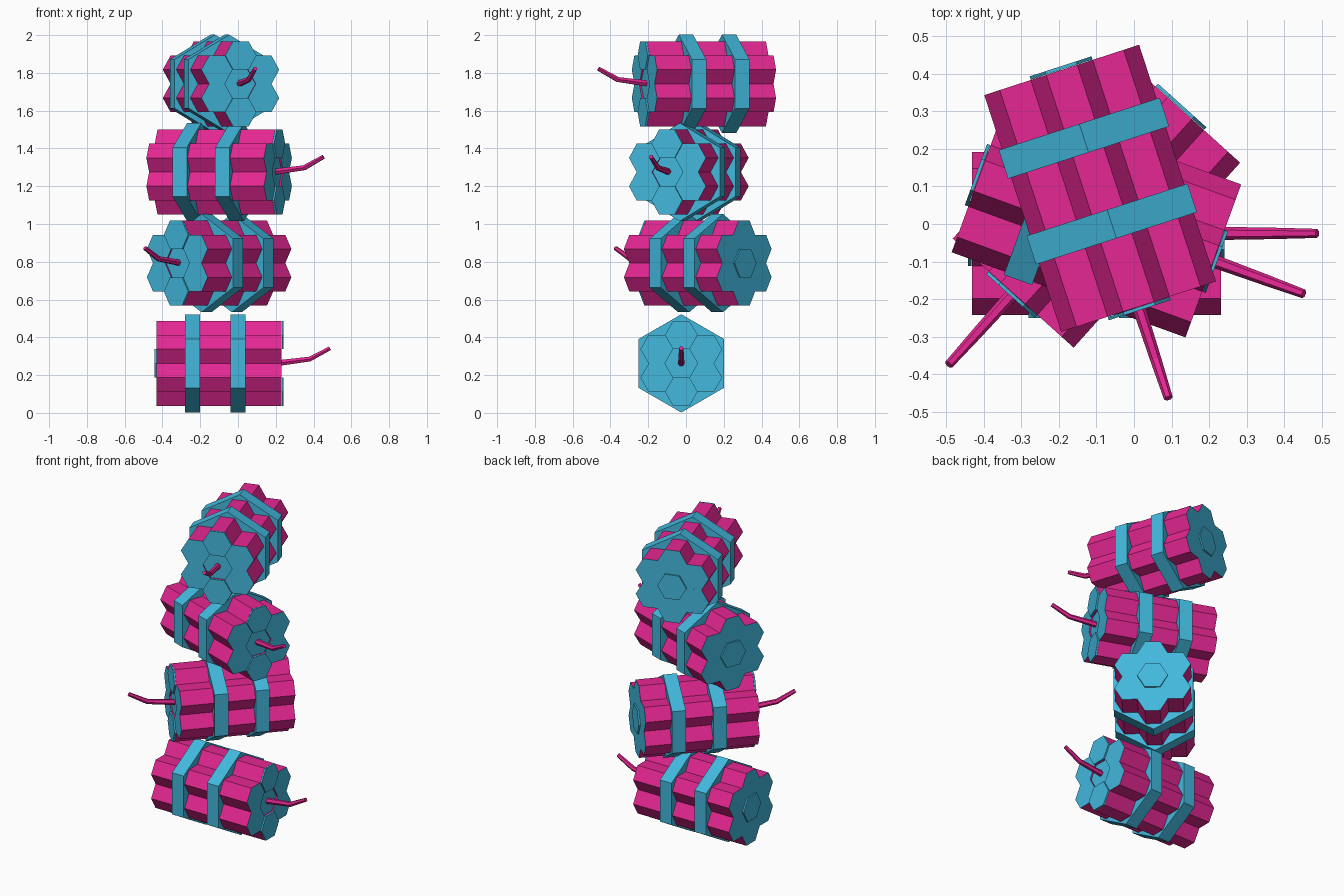
import bpy, bmesh, math
from mathutils import Vector, Matrix

if "Cube" in bpy.data.objects:
    bpy.data.objects.remove(bpy.data.objects["Cube"])


def material(name, rgb):
    m = bpy.data.materials.new(name)
    m.diffuse_color = (*rgb, 1)
    m.use_nodes = True
    m.node_tree.nodes["Principled BSDF"].inputs["Base Color"].default_value = m.diffuse_color
    return m


PINK = material("hot pink", (0.78, 0.02, 0.29))
BLUE = material("sky blue", (0.055, 0.48, 0.72))
STICK_R, STEP = 0.0866, 0.15      # hexagon radius and spacing of the sticks


def finish(name, bm, mats, matrix):
    bmesh.ops.recalc_face_normals(bm, faces=bm.faces)
    me = bpy.data.meshes.new(name)
    bm.to_mesh(me)
    bm.free()
    for m in mats:
        me.materials.append(m)
    ob = bpy.data.objects.new(name, me)
    ob.matrix_world = matrix
    bpy.context.collection.objects.link(ob)
    return ob


def loft(bm, rings, end_mat=0):
    """Skin rings of points together and close both ends."""
    vs = [[bm.verts.new(p) for p in r] for r in rings]
    n = len(vs[0])
    for a, b in zip(vs, vs[1:]):
        for i in range(n):
            bm.faces.new((a[i], a[(i + 1) % n], b[(i + 1) % n], b[i]))
    for r in (vs[0], vs[-1]):
        bm.faces.new(r).material_index = end_mat


def hexagon(x, y, z, r, turn=0.0):
    return [Vector((x, y + r * math.cos(turn + k * math.pi / 3),
                    z + r * math.sin(turn + k * math.pi / 3))) for k in range(6)]


def prism(bm, x0, x1, y, z, r, turn=0.0, end_mat=0):
    loft(bm, [hexagon(x0, y, z, r, turn), hexagon(x1, y, z, r, turn)], end_mat)


def bundle(tag, pos, angle):
    mw = Matrix.Translation(pos) @ Matrix.Rotation(math.radians(angle), 4, 'Z')

    # seven sticks with blue ends; the middle one is pushed back slightly
    bm = bmesh.new()
    prism(bm, -0.331, 0.322, 0, 0, STICK_R, end_mat=1)
    for k in range(6):
        a = math.radians(30 + 60 * k)
        prism(bm, -0.331, 0.331, STEP * math.cos(a), STEP * math.sin(a), STICK_R, end_mat=1)
    finish("sticks_" + tag, bm, [PINK, BLUE], mw)

    # raised cap plates: top and bottom stick in front, middle stick behind
    bm = bmesh.new()
    for s in (1, -1):
        prism(bm, 0.332, 0.341, 0, s * STEP, STICK_R)
    prism(bm, -0.341, -0.332, 0, 0, STICK_R)
    finish("end_caps_" + tag, bm, [BLUE], mw)

    # two straps round the bundle
    bm = bmesh.new()
    for x in (-0.14, 0.10):
        prism(bm, x - 0.04, x + 0.04, 0, 0, 0.26, math.pi / 6)
    finish("straps_" + tag, bm, [BLUE], mw)

    # tapered, bent fuse
    bm = bmesh.new()
    rings = []
    for x, z, r, tilt in ((0.30, 0.0, 0.018, 8), (0.48, 0.023, 0.015, 18), (0.587, 0.08, 0.012, 28)):
        rot = Matrix.Rotation(math.radians(-tilt), 3, 'Y')
        rings.append([rot @ p + Vector((x, 0, z)) for p in hexagon(0, 0, 0, r)])
    loft(bm, rings)
    finish("fuse_" + tag, bm, [PINK], mw)


# stack of four bundles, each turned differently
bundle("bottom", (-0.10, -0.025, 0.262), 0)
bundle("lower_middle", (-0.10, 0.062, 0.793), 228)
bundle("upper_middle", (-0.10, 0.015, 1.275), -20)
bundle("top", (-0.09, 0.095, 1.742), -72)
